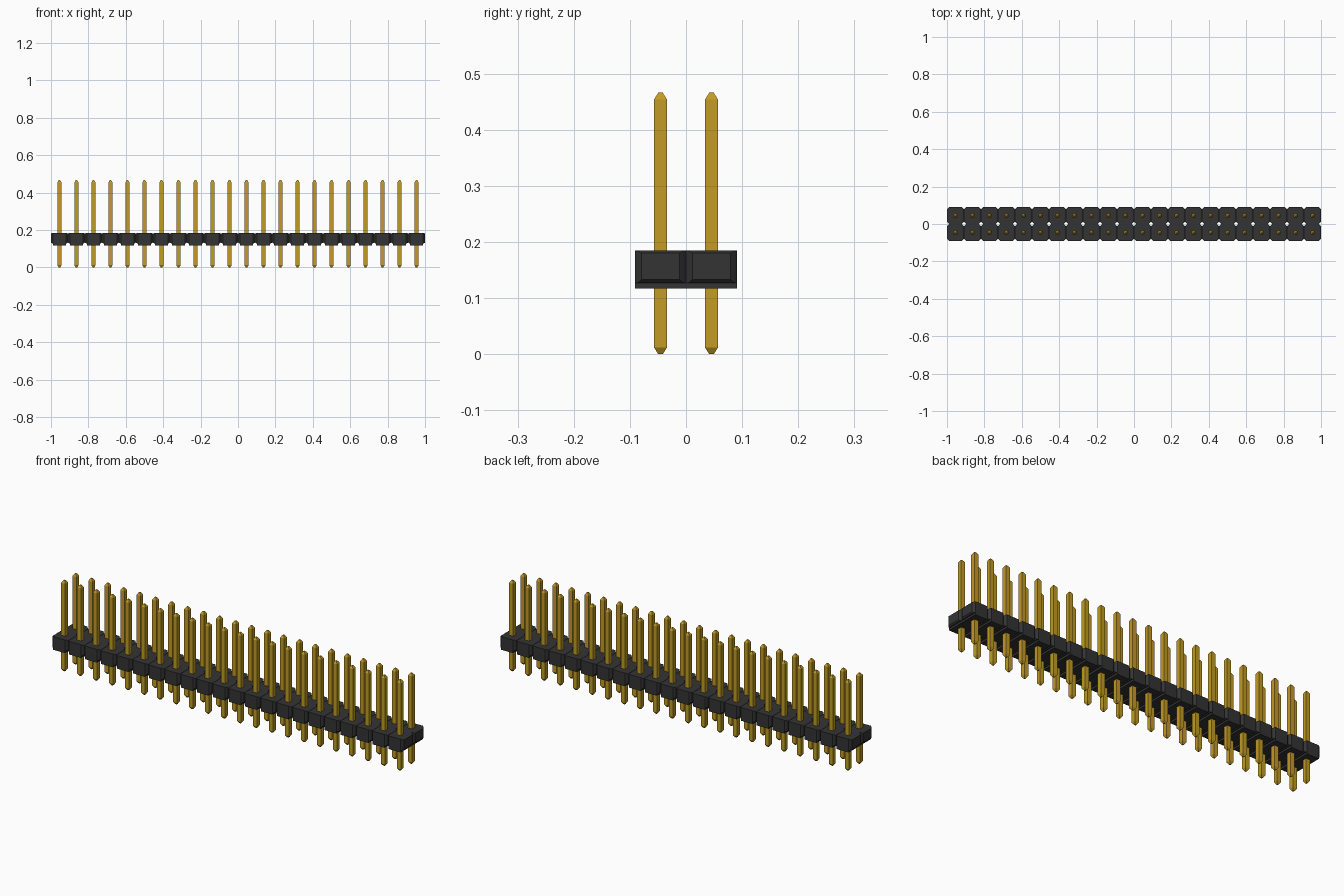
import bpy
import bmesh
from mathutils import Vector

cube = bpy.data.objects.get("Cube")
if cube:
    bpy.data.objects.remove(cube, do_unlink=True)

COLUMNS, ROWS = 22, 2
PITCH = 2 / COLUMNS
HALF = PITCH / 2
BOTTOM, TOP = 0.117, 0.185
HEIGHT = 0.466


def make_material(name, color, roughness, metallic=0.0):
    mat = bpy.data.materials.new(name)
    mat.use_nodes = True
    mat.diffuse_color = color
    bsdf = mat.node_tree.nodes["Principled BSDF"]
    bsdf.inputs["Base Color"].default_value = color
    bsdf.inputs["Roughness"].default_value = roughness
    bsdf.inputs["Metallic"].default_value = metallic
    return mat


def loft(name, rings, mat):
    """Bridge a list of four-cornered rings and cap both ends."""
    bm = bmesh.new()
    loops = [[bm.verts.new(Vector(p)) for p in ring] for ring in rings]
    for a, b in zip(loops, loops[1:]):
        for i in range(4):
            j = (i + 1) % 4
            bm.faces.new((a[i], a[j], b[j], b[i]))
    bm.faces.new(loops[0])
    bm.faces.new(loops[-1])
    bmesh.ops.recalc_face_normals(bm, faces=bm.faces)
    mesh = bpy.data.meshes.new(name)
    bm.to_mesh(mesh)
    bm.free()
    mesh.materials.append(mat)
    obj = bpy.data.objects.new(name, mesh)
    bpy.context.collection.objects.link(obj)
    return obj


def repeat_on_grid(obj):
    """Repeat one unit over all columns and both rows."""
    obj.location = (-1 + HALF, -HALF, 0)
    for label, count, step in (("columns", COLUMNS, (PITCH, 0, 0)),
                               ("rows", ROWS, (0, PITCH, 0))):
        mod = obj.modifiers.new(label, "ARRAY")
        mod.count = count
        mod.use_relative_offset = False
        mod.use_constant_offset = True
        mod.constant_offset_displace = step


def x_ring(x, y, low, high):
    return [(x, -y, low), (x, y, low), (x, y, high), (x, -y, high)]


def z_ring(z, r):
    return [(-r, -r, z), (r, -r, z), (r, r, z), (-r, r, z)]


plastic = make_material("black plastic", (0.034, 0.034, 0.035, 1), 0.6)
gold = make_material("gold metal", (0.54, 0.33, 0.018, 1), 0.4)

# Housing cell: full-height core that steps in, then bevels to each end
sections = [(HALF, 0.034, 0.133, 0.180),
            (0.039, 0.041, 0.127, 0.184),
            (0.034, HALF, 0.127, TOP),
            (0.034, HALF, BOTTOM, TOP)]
rings = [x_ring(-x, y, lo, hi) for x, y, lo, hi in sections]
rings += [x_ring(x, y, lo, hi) for x, y, lo, hi in reversed(sections)]
repeat_on_grid(loft("housing_cells", rings, plastic))

# Square pins with blunt pyramid tips
TIP, SHAFT, BLUNT = 0.012, 0.0115, 0.004
repeat_on_grid(loft("pins", [z_ring(0, BLUNT), z_ring(TIP, SHAFT),
                             z_ring(HEIGHT - TIP, SHAFT),
                             z_ring(HEIGHT, BLUNT)], gold))
